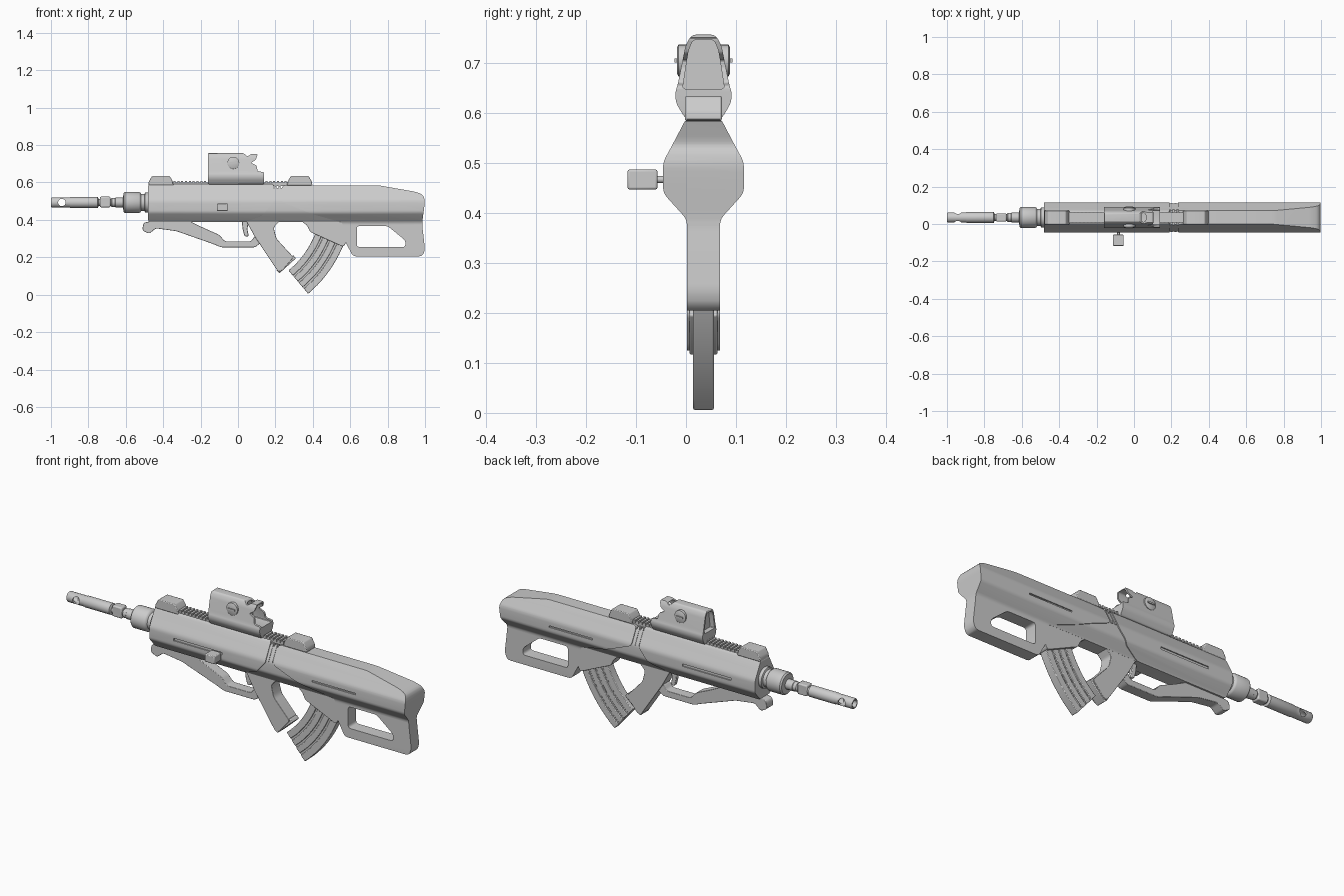
import bpy, bmesh
from math import radians, sin, cos, tau
from mathutils import Vector

if "Cube" in bpy.data.objects:
    bpy.data.objects.remove(bpy.data.objects["Cube"])

CY, BZ = 0.035, 0.493        # centre plane of the body, height of the bore


def make(name, verts, faces):
    bm = bmesh.new()
    vs = [bm.verts.new(v) for v in verts]
    for f in faces:
        bm.faces.new([vs[i] for i in f])
    bmesh.ops.recalc_face_normals(bm, faces=bm.faces[:])
    me = bpy.data.meshes.new(name)
    bm.to_mesh(me)
    bm.free()
    ob = bpy.data.objects.new(name, me)
    bpy.context.collection.objects.link(ob)
    return ob


def fillet(pts, r):
    """Round every corner of a closed 2D outline."""
    if not r:
        return [Vector(p) for p in pts]
    out, n = [], len(pts)
    for i in range(n):
        p, q, s = Vector(pts[i]), Vector(pts[i - 1]), Vector(pts[(i + 1) % n])
        a = p + (q - p).normalized() * min(r, 0.45 * (q - p).length)
        b = p + (s - p).normalized() * min(r, 0.45 * (s - p).length)
        for k in range(4):
            t = k / 3
            out.append(a * (1 - t) ** 2 + p * 2 * t * (1 - t) + b * t * t)
    return out


def prism(name, pts, a, b, axis='y', r=0.0, bevel=0.0):
    """Extrude an (x,z) outline along y, or a (y,z) outline along x."""
    p = fillet(pts, r)
    n = len(p)
    put = (lambda q, d: (q[0], d, q[1])) if axis == 'y' else (lambda q, d: (d, q[0], q[1]))
    faces = [list(range(n)), list(range(n, 2 * n))]
    faces += [[i, (i + 1) % n, n + (i + 1) % n, n + i] for i in range(n)]
    ob = make(name, [put(q, a) for q in p] + [put(q, b) for q in p], faces)
    if bevel:
        m = ob.modifiers.new("edge", 'BEVEL')
        m.width, m.segments, m.limit_method, m.angle_limit = bevel, 2, 'ANGLE', radians(40)
    return ob


def slab(name, pts, half, r=0.0, bevel=0.0):
    return prism(name, pts, CY - half, CY + half, 'y', r, bevel)


def box(name, x0, x1, y0, y1, z0, z1, bevel=0.0):
    return prism(name, [(x0, z0), (x1, z0), (x1, z1), (x0, z1)], y0, y1, 'y', 0, bevel)


def lathe(name, prof, origin, axis='x', n=28):
    """Turn (distance, radius) pairs about the x or y axis."""
    vs = []
    for d, r in prof:
        for k in range(n):
            u, v = r * cos(tau * k / n), r * sin(tau * k / n)
            o = Vector((d, u, v)) if axis == 'x' else Vector((u, d, v))
            vs.append(o + Vector(origin))
    m = len(prof)
    faces = [list(range(n)), list(range((m - 1) * n, m * n))]
    faces += [[j * n + k, j * n + (k + 1) % n, (j + 1) * n + (k + 1) % n, (j + 1) * n + k]
              for j in range(m - 1) for k in range(n)]
    return make(name, vs, faces)


def boolean(ob, tool, op):
    m = ob.modifiers.new("bool", 'BOOLEAN')
    m.operation, m.solver, m.object = op, 'EXACT', tool
    bpy.context.view_layer.objects.active = ob
    bpy.ops.object.modifier_apply(modifier=m.name)
    bpy.data.objects.remove(tool)


def mirror_section(half, scale=1.0):
    return [(CY + w * scale, z) for w, z in half] + [(CY - w * scale, z) for w, z in reversed(half)]


def shaped(name, outline, half_section, r=0.012, rs=0.012, scale=1.0):
    """Solid whose side view is the outline and end view is the section."""
    ob = slab(name, outline, 0.2, r)
    tool = prism("section", mirror_section(half_section, scale), -1.2, 1.2, 'x', rs)
    boolean(ob, tool, 'INTERSECT')
    return ob


BODY = [(.033, .592), (.063, .535), (.081, .502), (.081, .440), (.033, .387), (.033, .195)]

# receiver shell, inner core and stock
receiver = shaped("receiver", [(-.48, .388), (-.48, .592), (.19, .592), (.19, .495),
                               (.13, .425), (.04, .388)], BODY)
core = shaped("body_core", [(-.45, .388), (-.45, .57), (.60, .57), (.60, .388)], BODY, scale=.93)
stock = shaped("stock", [(.235, .585), (.75, .585), (.95, .55), (.99, .535), (1.0, .50), (.984, .38),
                         (1.0, .24), (.985, .205), (.615, .205), (.57, .29), (.56, .385),
                         (.40, .43), (.235, .495)], BODY, r=.018)
boolean(stock, slab("stock_hole", [(.635, .367), (.80, .367), (.895, .29), (.895, .255),
                                   (.635, .255)], .2, .015), 'DIFFERENCE')

# long side grooves
for s in (-1, 1):
    y = CY + s * .081
    for ob, x0, x1, z0, z1 in ((receiver, -.34, -.06, .468, .481), (stock, .46, .71, .466, .474)):
        boolean(ob, box("groove", x0, x1, y - .008, y + .008, z0, z1), 'DIFFERENCE')

# latch rings in the gap between receiver and stock
for x in (.20, .222):
    shaped("gap_rib", [(x - .006, .50), (x - .006, .582), (x + .006, .582), (x + .006, .50)], BODY,
           r=0, scale=.97)

# charging handle
box("charging_handle", -.112, -.055, -.117, -.057, .447, .487, .004)
lathe("handle_stem", [(-.06, .007), (-.03, .007)], (-.083, 0, .467), 'y', 12)

# pistol grip and magazine well
slab("pistol_grip", [(.04, .40), (.09, .31), (.215, .122), (.235, .128), (.297, .20), (.205, .30),
                     (.19, .36), (.23, .40)], .033, .014, .008)
slab("grip_heel", [(.205, .13), (.222, .115), (.31, .195), (.295, .212)], .028, .005, .003)
slab("magazine_well", [(.33, .40), (.37, .37), (.385, .335), (.425, .318), (.565, .255),
                       (.58, .285), (.60, .40)], .033, .014, .007)

# foregrip with trigger guard
slab("foregrip_guard", [(-.45, .395), (-.505, .385), (-.512, .345), (-.475, .325), (-.44, .355),
                        (-.33, .34), (-.13, .27), (-.09, .253), (.09, .253), (.14, .29),
                        (.09, .315), (.07, .285), (-.07, .285), (-.10, .32), (-.19, .36),
                        (-.26, .395)], .027, .012, .006)
slab("trigger", [(.02, .395), (.058, .395), (.05, .35), (.058, .312), (.035, .312),
                 (.025, .35)], .01, .008, .003)

# curved magazine: strips follow the blend of front and rear edge curves
FRONT = [Vector(p) for p in ((.42, .345), (.37, .21), (.27, .13))]
REAR = [Vector(p) for p in ((.57, .28), (.505, .115), (.375, .005))]


def arc(f):
    a, b, c = [p.lerp(q, f) for p, q in zip(FRONT, REAR)]
    return [a * (1 - t) ** 2 + b * 2 * t * (1 - t) + c * t * t for t in [k / 10 for k in range(11)]]


slab("magazine", arc(.01) + arc(.99)[::-1], .016)
for f0, f1 in ((0, .22), (.28, .47), (.53, .72), (.78, 1)):
    slab("magazine_rib", arc(f0) + arc(f1)[::-1], .021, 0, .003)

# barrel, muzzle device and collar
barrel = lathe("barrel", [(-1, .024), (-.995, .027), (-.90, .027), (-.895, .029), (-.75, .029),
                          (-.745, .018), (-.68, .018), (-.675, .024), (-.65, .024), (-.645, .019),
                          (-.60, .019)], (0, CY, BZ))
boolean(barrel, lathe("bore", [(-1.1, .018), (-.90, .018)], (0, CY, BZ)), 'DIFFERENCE')
boolean(barrel, lathe("port", [(-.1, .02), (.1, .02)], (-.942, CY, BZ), 'y'), 'DIFFERENCE')
box("gas_block", -.738, -.682, CY - .022, CY + .022, .467, .524, .006)
lathe("barrel_collar", [(-.66, .02), (-.655, .026), (-.615, .026), (-.612, .05), (-.605, .057),
                        (-.53, .057), (-.522, .052), (-.518, .045), (-.50, .045), (-.497, .054),
                        (-.47, .054)], (0, CY, BZ))

# top rail with teeth
box("rail_base", -.36, .28, CY - .026, CY + .026, .58, .599)
for i in range(31):
    x = -.345 + i * .0205
    box("rail_tooth", x, x + .011, CY - .03, CY + .03, .592, .607)

# front and rear folded sights
for name, x0, x1, d in (("front_sight", -.48, -.345, .02), ("rear_sight", .262, .398, .02)):
    slab(name, [(x0, .585), (x0 + .003, .605), (x0 + d, .634), (x1 - d, .634),
                (x1 - .003, .605), (x1, .585)], .037, .006, .006)

# optic housing, hollowed at both ends
SCOPE = [(.024, .757), (.036, .735), (.052, .655), (.057, .640), (.055, .620), (.036, .588)]
optic = shaped("optic", [(-.16, .59), (-.16, .757), (.03, .757), (.05, .738), (.07, .752),
                         (.105, .752), (.095, .72), (.07, .705), (.10, .69), (.105, .66),
                         (.14, .655), (.14, .59)], SCOPE, .007, .01)
WINDOW = mirror_section([(.021, .747), (.030, .725), (.042, .648)])
for a, b in ((-.3, -.135), (.035, .3)):
    boolean(optic, prism("window", WINDOW, a, b, 'x', .008), 'DIFFERENCE')
lathe("optic_knob", [(-.053, .026), (-.050, .032), (.050, .032), (.053, .026)],
      (-.025, CY, .705), 'y')
for s in (-1, 1):
    box("knob_slot", -.045, -.005, CY + s * .055 - .003, CY + s * .055 + .003, .701, .709)

# body pins
for x, z in ((.02, .52), (.30, .52), (.55, .52), (-.30, .52)):
    lathe("body_pin", [(-.074, .006), (.074, .006)], (x, CY, z - .02), 'y', 10)

bpy.ops.object.select_all(action='SELECT')
bpy.context.view_layer.objects.active = receiver
bpy.ops.object.shade_smooth_by_angle(angle=radians(35))
